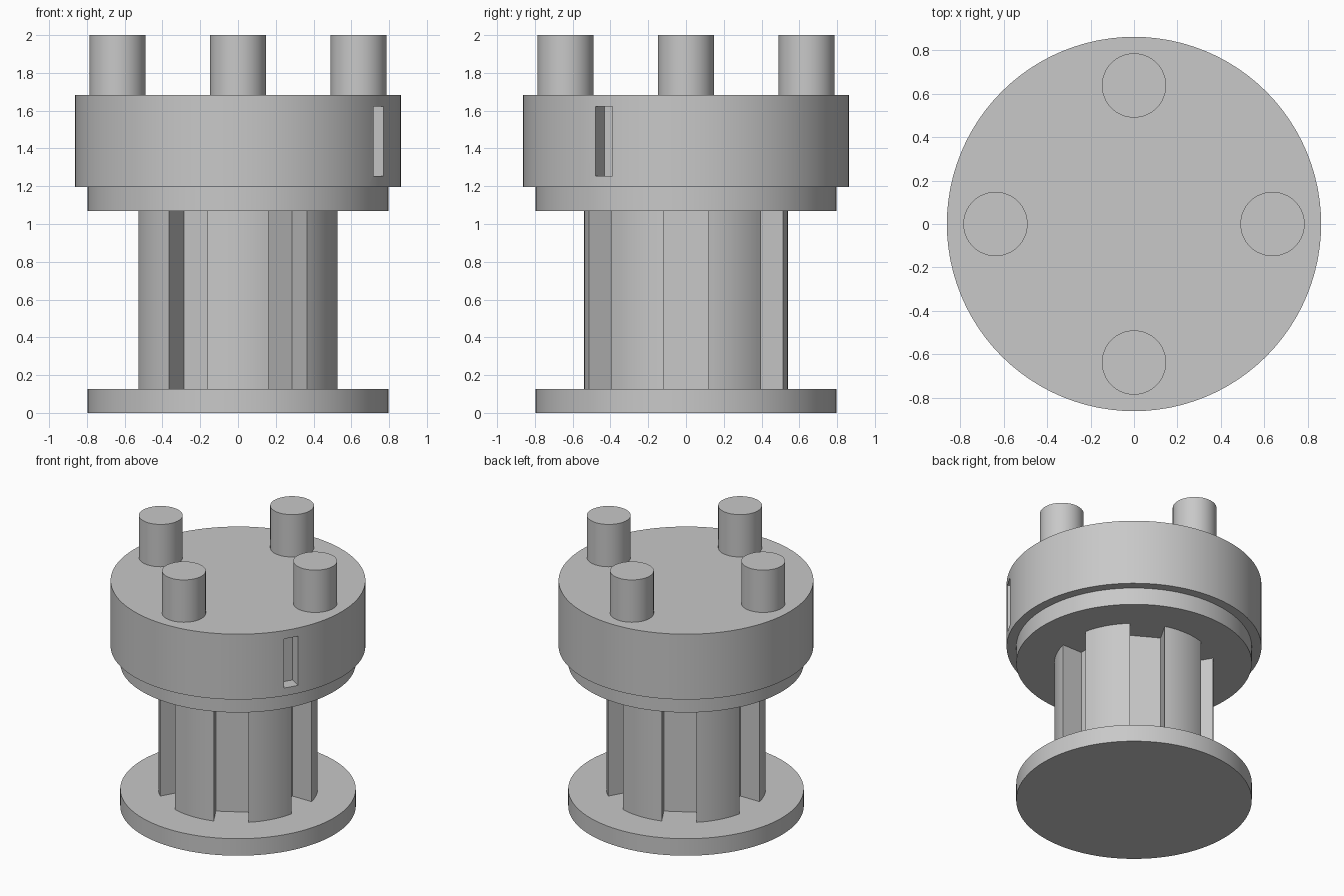
import bpy
import bmesh
from math import cos, sin, radians, tau
from mathutils import Matrix

cube = bpy.data.objects.get("Cube")
if cube:
    bpy.data.objects.remove(cube, do_unlink=True)

GREY = (0.58, 0.58, 0.58, 1.0)
grey = bpy.data.materials.new("plain grey")
grey.use_nodes = True
grey.diffuse_color = GREY
grey.node_tree.nodes["Principled BSDF"].inputs["Base Color"].default_value = GREY


def polar(radius, angle):
    return radius * cos(angle), radius * sin(angle)


def extrude_outline(name, outline, bottom, top):
    """Solid prism from a closed outline, with sharp edges kept."""
    bm = bmesh.new()
    base = bm.faces.new([bm.verts.new((x, y, bottom)) for x, y in outline])
    ext = bmesh.ops.extrude_face_region(bm, geom=[base], use_keep_orig=True)
    moved = [v for v in ext["geom"] if isinstance(v, bmesh.types.BMVert)]
    bmesh.ops.translate(bm, verts=moved, vec=(0, 0, top - bottom))
    bmesh.ops.recalc_face_normals(bm, faces=bm.faces)
    mesh = bpy.data.meshes.new(name)
    bm.to_mesh(mesh)
    bm.free()
    mesh.materials.append(grey)
    obj = bpy.data.objects.new(name, mesh)
    bpy.context.collection.objects.link(obj)
    return obj


def disc(name, radius, bottom, top, centre=(0, 0), sides=96):
    ring = [polar(radius, tau * i / sides) for i in range(sides)]
    outline = [(centre[0] + x, centre[1] + y) for x, y in ring]
    return extrude_outline(name, outline, bottom, top)


def activate(obj):
    bpy.ops.object.select_all(action="DESELECT")
    obj.select_set(True)
    bpy.context.view_layer.objects.active = obj


# Base plate and upper flange
parts = [disc("base_plate", 0.797, 0, 0.127),
         disc("upper_flange", 0.797, 1.069, 1.196)]

# Core with six straight, flat-bottomed grooves between ribs
CORE_R, FLOOR, HALF = 0.539, 0.366, radians(17.3)
groove_half = CORE_R * sin(radians(30) - HALF)
outline = []
for k in range(6):
    rib = radians(60 * k + 30)
    outline += [polar(CORE_R, rib + HALF * (i / 6 - 1)) for i in range(13)]
    mid = rib + radians(30)
    ux, uy = cos(mid), sin(mid)
    for side in (-groove_half, groove_half):
        outline.append((FLOOR * ux - side * uy, FLOOR * uy + side * ux))
parts.append(extrude_outline("grooved_core", outline, 0.127, 1.069))

# Head with one upright slot cut into its side
head = disc("head", 0.862, 1.196, 1.684)
slot = [(0.766, -0.053), (1, -0.053), (1, 0.053), (0.766, 0.053)]
cutter = extrude_outline("slot_cutter", slot, 1.255, 1.622)
cutter.data.transform(Matrix.Rotation(radians(-30.3), 4, "Z"))
cutter.hide_render = True
cut = head.modifiers.new("slot", "BOOLEAN")
cut.operation = "DIFFERENCE"
cut.solver = "EXACT"
cut.object = cutter
activate(head)
bpy.ops.object.modifier_apply(modifier=cut.name)
bpy.data.objects.remove(cutter, do_unlink=True)
parts.append(head)

# Four pins on top
for name, angle in (("left", 0), ("back", 90), ("right", 180), ("front", 270)):
    parts.append(disc(name + "_pin", 0.148, 1.684, 2,
                      polar(0.638, radians(angle)), sides=64))

for part in parts:
    activate(part)
    bpy.ops.object.shade_smooth_by_angle(angle=radians(25))
